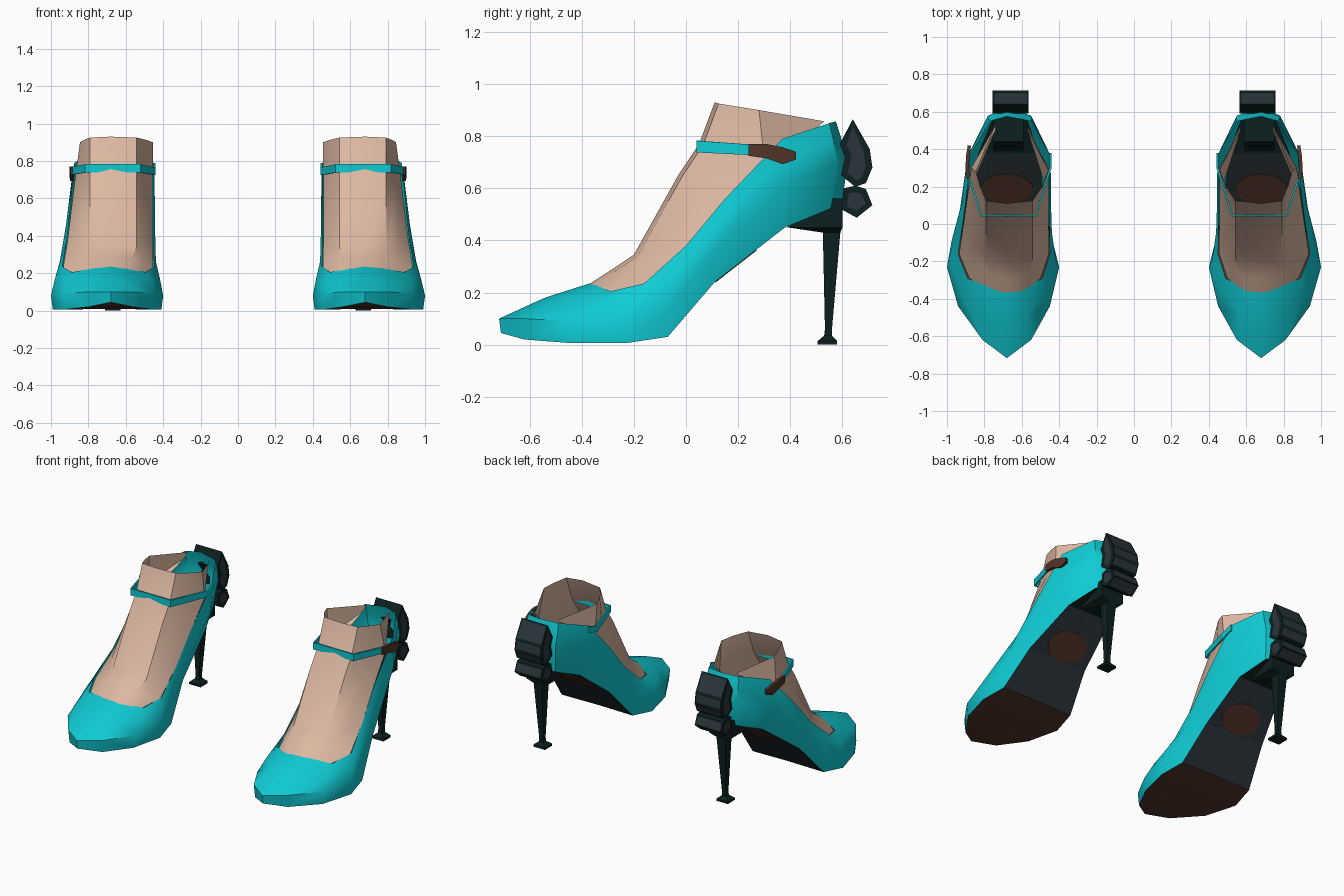
import bpy, bmesh
from mathutils import Vector, Matrix
from math import atan2

if "Cube" in bpy.data.objects:
    bpy.data.objects.remove(bpy.data.objects["Cube"])

CX = 0.68      # centre line of the shoe that is modelled; the other is mirrored


def material(name, rgb):
    m = bpy.data.materials.new(name)
    m.use_nodes = True
    m.diffuse_color = (*rgb, 1)
    bsdf = next(n for n in m.node_tree.nodes if n.type == 'BSDF_PRINCIPLED')
    bsdf.inputs["Base Color"].default_value = (*rgb, 1)
    bsdf.inputs["Roughness"].default_value = 0.6
    return m


CYAN = material("cyan leather", (0.005, 0.6, 0.66))
SKIN = material("skin", (0.72, 0.48, 0.36))
BROWN = material("brown leather", (0.085, 0.035, 0.022))
SLATE = material("dark slate", (0.024, 0.036, 0.044))
BLACK = material("black green", (0.004, 0.014, 0.014))


def make(name, bm, mats, smooth=None, thickness=0):
    """Turn a bmesh into an object, mirrored to the other foot."""
    bmesh.ops.remove_doubles(bm, verts=bm.verts[:], dist=0.0005)
    me = bpy.data.meshes.new(name)
    bm.to_mesh(me)
    bm.free()
    for m in mats:
        me.materials.append(m)
    ob = bpy.data.objects.new(name, me)
    bpy.context.collection.objects.link(ob)
    if smooth:
        bpy.ops.object.select_all(action='DESELECT')
        ob.select_set(True)
        bpy.context.view_layer.objects.active = ob
        bpy.ops.object.shade_smooth_by_angle(angle=smooth)
    if thickness:
        sol = ob.modifiers.new("thickness", 'SOLIDIFY')
        sol.thickness = thickness
        sol.offset = 0
    mirror = ob.modifiers.new("other foot", 'MIRROR')
    mirror.use_mirror_merge = False
    return ob


def loft(rows, closed=False, caps=False):
    """Skin quads across rows of equal length."""
    bm = bmesh.new()
    grid = [[bm.verts.new(p) for p in row] for row in rows]
    n = len(rows[0])
    for a, b in zip(grid, grid[1:]):
        for j in range(n if closed else n - 1):
            k = (j + 1) % n
            bm.faces.new((a[j], a[k], b[k], b[j]))
    if caps:
        bm.faces.new(grid[0][::-1])
        bm.faces.new(grid[-1])
        bmesh.ops.recalc_face_normals(bm, faces=bm.faces[:])
    return bm


def ring(stations):
    """Closed loop, toe to heel along the outer side and back along the inner."""
    outer = [(CX + o, y, z) for y, z, o, i in stations]
    inner = [(CX - i, y, z) for y, z, o, i in stations[1:-1]]
    return outer + inner[::-1]


# Shoe upper: stations (y, z, outer half width, inner half width), toe to heel
bottom = [(-.71, .045, 0, 0), (-.62, .02, .12, .12), (-.44, .006, .25, .22),
          (-.23, .006, .31, .27), (-.07, .03, .28, .24), (.11, .24, .23, .2),
          (.38, .45, .15, .17), (.55, .52, .08, .11), (.6, .56, 0, 0)]
bulge = [(-.717, .1, 0, 0), (-.62, .1, .13, .13), (-.44, .09, .26, .23),
         (-.23, .08, .32, .28), (-.09, .12, .295, .24), (.08, .33, .25, .23),
         (.36, .6, .21, .225), (.58, .7, .1, .13), (.62, .69, 0, 0)]
rim = [(-.37, .235, 0, 0), (-.345, .228, .08, .08), (-.29, .205, .21, .19),
       (-.16, .235, .26, .23), (0, .38, .235, .228), (.15, .56, .215, .228),
       (.37, .79, .195, .23), (.55, .85, .09, .13), (.575, .857, 0, 0)]
upper = [((a[0] + b[0]) / 2, (a[1] + b[1]) / 2 + .012,
          (a[2] + b[2]) * .515, (a[3] + b[3]) * .515) for a, b in zip(bulge, rim)]
make("shoe_upper", loft([ring(s) for s in (bottom, bulge, upper, rim)], True), [CYAN], 0.7)

# Sole: brown under the ball, slate along the shank, black under the heel
bm = loft([[(CX + o, y, z), (CX, y, z + .003), (CX - i, y, z)] for y, z, o, i in bottom])
for f in bm.faces:
    f.normal_update()
    if f.normal.z > 0:
        f.normal_flip()
    y = f.calc_center_median().y
    f.material_index = 0 if y < -.07 else 1 if y < .4 else 2
make("sole", bm, [BROWN, SLATE, BLACK])

# Oval shank patch lying on the sloping sole
bm = bmesh.new()
bmesh.ops.create_cone(bm, cap_ends=True, segments=20, radius1=1, radius2=1, depth=.009)
slope = atan2(bottom[6][1] - bottom[5][1], bottom[6][0] - bottom[5][0])
bm.transform(Matrix.Translation((CX, .19, .304)) @ Matrix.Rotation(slope, 4, 'X')
             @ Matrix.Diagonal((.14, .1, 1, 1)))
make("shank_patch", bm, [BROWN])


# Foot: each row is front point, front half width, edge on the rim, back point
def foot_row(front, half, edge, back=None):
    def side(sign, width, corner, back_width):
        y, z = front[0] + .015, front[1] - .005
        mid = ((y + edge[0]) / 2, (z + edge[1]) / 2)
        pts = [(corner, y, z), (corner + (width - corner) * .6, *mid), (width, edge[0], edge[1])]
        pts.append((back_width, *back) if back else pts[-1])
        return [(CX + sign * w, py, pz) for w, py, pz in pts]
    outer = side(1, edge[2], half, .06)
    inner = side(-1, edge[3], half * 1.25, .11)
    return inner[::-1] + [(CX, *front)] + outer


make("foot", loft([
    foot_row((-.375, .23), .06, (-.29, .2, .2, .18)),
    foot_row((-.29, .285), .09, (-.16, .23, .255, .225)),
    foot_row((-.2, .345), .11, (0, .37, .232, .224)),
    foot_row((-.03, .65), .11, (.15, .55, .21, .224)),
    foot_row((.05, .77), .11, (.3, .71, .19, .224), (.5, .83)),
    foot_row((.11, .93), .11, (.28, .9, .165, .225), (.53, .857)),
]), [SKIN], 0.6)


# Ankle strap and buckle: bands of (x offset, y, z, height)
def band(name, path, mat, thickness):
    rows = [[(CX + x, y, z + s * h / 2) for x, y, z, h in path] for s in (-1, 1)]
    make(name, loft(rows), [mat], None, thickness)


band("ankle_strap", [(-.234, .38, .77, .04), (-.234, .3, .745, .04), (-.155, .045, .76, .045),
                     (.135, .045, .76, .045), (.205, .26, .747, .04)], CYAN, .01)
band("strap_buckle", [(.206, .24, .747, .045), (.212, .31, .742, .055),
                      (.208, .37, .725, .065), (.2, .42, .725, .03)], BROWN, .018)

# Stiletto heel: rectangular sections (z, front y, back y, half width)
sections = [(0, .505, .58, .042), (.014, .505, .58, .042), (.035, .53, .56, .016),
            (.06, .533, .56, .014), (.43, .525, .592, .032), (.45, .39, .6, .08),
            (.56, .44, .6, .08)]
make("stiletto_heel", loft([
    [(CX - .01 + sx * w, y, z) for sx, y in ((-1, y0), (1, y0), (1, y1), (-1, y1))]
    for z, y0, y1, w in sections], True, True), [BLACK])


# Bow blocks at the back of the heel, with slate inset panels
def bow_block(name, profile):
    x, w = .66, .096
    bm = loft([[(x + s * w, y, z) for y, z in profile] for s in (-1, 1)], True, True)
    bm.normal_update()
    ends = [f for f in bm.faces if abs(f.normal.x) > .9]
    backs = [f for f in bm.faces if f.normal.y > .6]
    for f in ends + backs:
        f.material_index = 1
    rims = bmesh.ops.inset_individual(bm, faces=ends, thickness=.026)["faces"]
    rims += bmesh.ops.inset_individual(bm, faces=backs, thickness=.014)["faces"]
    for f in rims:
        f.material_index = 0
    make(name, bm, [BLACK, SLATE])


bow_block("bow_upper", [(.64, .865), (.59, .77), (.61, .72), (.595, .65),
                        (.65, .605), (.69, .62), (.715, .68), (.705, .75)])
bow_block("bow_lower", [(.605, .6), (.595, .52), (.655, .487), (.715, .535),
                        (.69, .597), (.65, .61)])
